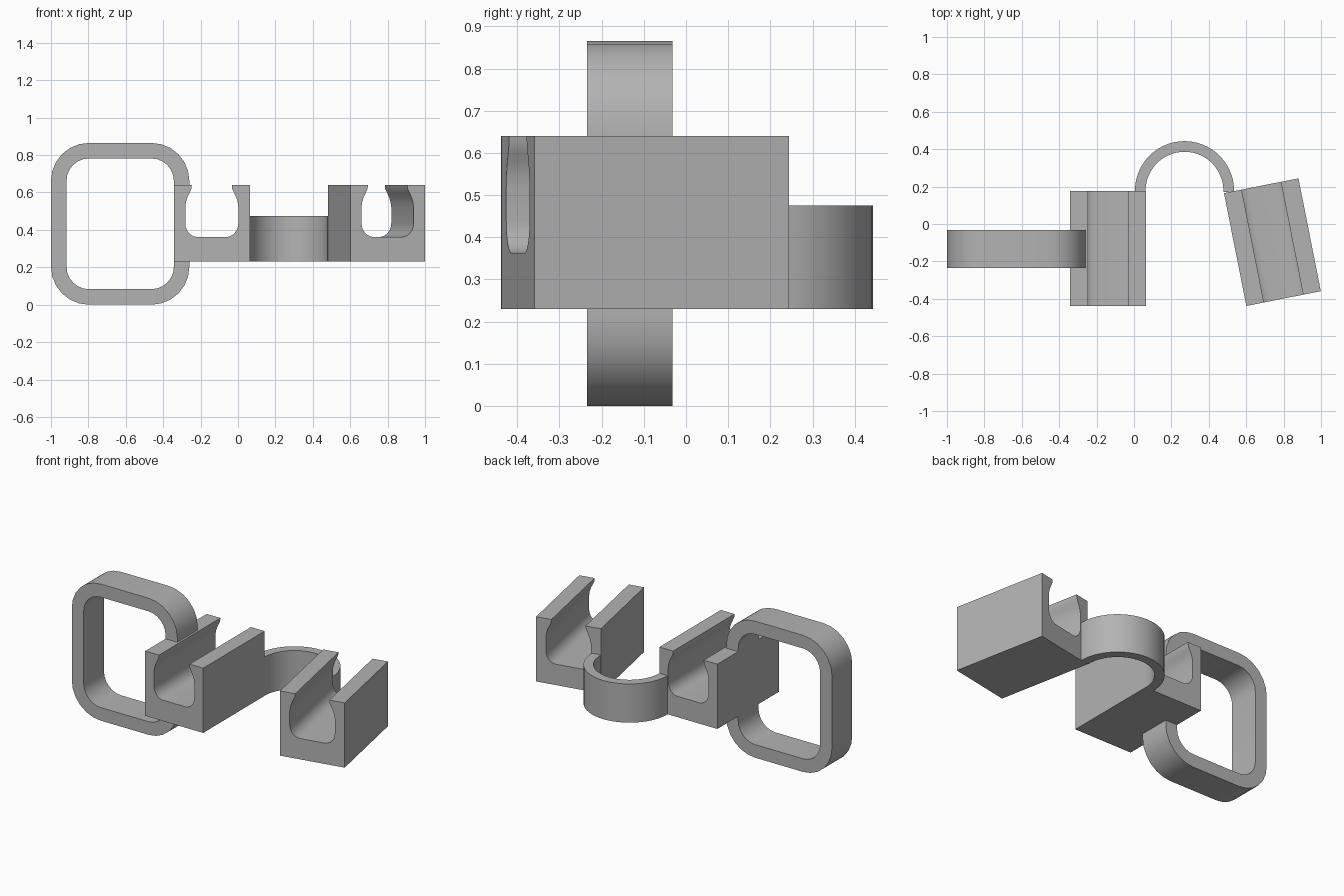
import bpy, bmesh, math
from mathutils import Matrix

if "Cube" in bpy.data.objects:
    bpy.data.objects.remove(bpy.data.objects["Cube"])

grey = bpy.data.materials.new("plain grey")
grey.diffuse_color = (0.45, 0.45, 0.45, 1)
grey.use_nodes = True
grey.node_tree.nodes["Principled BSDF"].inputs["Base Color"].default_value = grey.diffuse_color


def prism(name, pts, lo, hi, axis):
    """Extrude a closed 2D outline along y (outline in xz) or z (outline in xy)."""
    bm = bmesh.new()
    place = (lambda p, d: (p[0], d, p[1])) if axis == "y" else (lambda p, d: (p[0], p[1], d))
    a = [bm.verts.new(place(p, lo)) for p in pts]
    b = [bm.verts.new(place(p, hi)) for p in pts]
    n = len(pts)
    bm.faces.new(a)
    bm.faces.new(b[::-1])
    for i in range(n):
        j = (i + 1) % n
        bm.faces.new((a[i], b[i], b[j], a[j]))
    bmesh.ops.recalc_face_normals(bm, faces=bm.faces)
    mesh = bpy.data.meshes.new(name)
    bm.to_mesh(mesh)
    bm.free()
    mesh.materials.append(grey)
    ob = bpy.data.objects.new(name, mesh)
    bpy.context.collection.objects.link(ob)
    bpy.ops.object.select_all(action="DESELECT")
    ob.select_set(True)
    bpy.context.view_layer.objects.active = ob
    bpy.ops.object.shade_smooth_by_angle(angle=math.radians(30))
    return ob


def arc(cx, cy, rx, ry, a0, a1, n):
    return [(cx + rx * math.cos(math.radians(a0 + (a1 - a0) * i / n)),
             cy + ry * math.sin(math.radians(a0 + (a1 - a0) * i / n))) for i in range(n + 1)]


# Clips: channel blocks with lips narrowing the open top
BOTTOM, TOP, HALF, LENGTH = 0.23, 0.64, 0.203, 0.615
half = [(HALF, BOTTOM), (HALF, TOP), (0.107, TOP), (0.109, 0.62), (0.119, 0.598),
        (0.130, 0.575), (0.138, 0.55), (0.142, 0.52)]
half += arc(0.077, 0.437, 0.065, 0.075, 0, -90, 6)
clip_outline = half + [(-x, z) for x, z in reversed(half)]
for name, x, y, turn in (("left_clip", -0.14, -0.131, 0), ("right_clip", 0.74, -0.097, 11.2)):
    clip = prism(name, clip_outline, -LENGTH / 2, LENGTH / 2, "y")
    clip.matrix_world = Matrix.Translation((x, y, 0)) @ Matrix.Rotation(math.radians(turn), 4, "Z")


# Loop: rounded square band whose open ends sink into the left clip
def band(inset, radius):
    l, r, b, t = -1 + inset, -0.26 - inset, inset, 0.865 - inset
    pts = [(r, 0.632)]
    for cx, cz, a in ((r - radius, t - radius, 0), (l + radius, t - radius, 90),
                      (l + radius, b + radius, 180), (r - radius, b + radius, 270)):
        pts += arc(cx, cz, radius, radius, a, a + 90, 6)
    return pts + [(r, 0.24)]


prism("square_loop", band(0, 0.203) + band(0.083, 0.12)[::-1], -0.235, -0.032, "y")

# Bridge: half-round strap joining the backs of both clips
strap = arc(0.27, 0.178, 0.265, 0.265, -2, 181, 28) + arc(0.27, 0.178, 0.208, 0.208, 181, -2, 28)
prism("curved_bridge", strap, BOTTOM, 0.475, "z")
